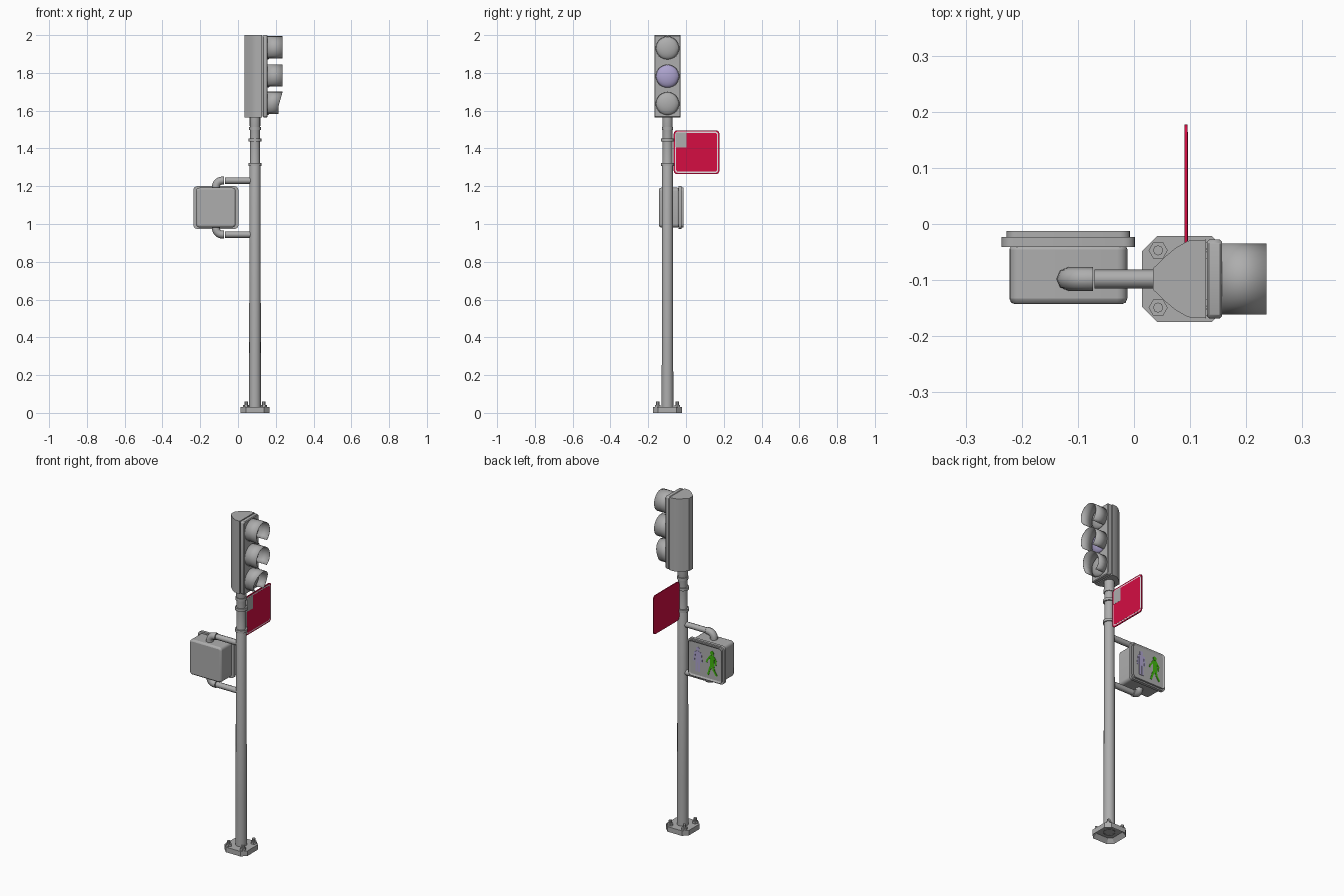
import bpy, bmesh, math
from mathutils import Matrix, Vector

cube = bpy.data.objects.get("Cube")
if cube:
    bpy.data.objects.remove(cube, do_unlink=True)


def material(name, rgb):
    m = bpy.data.materials.new(name)
    m.use_nodes = True
    m.diffuse_color = (*rgb, 1)
    m.node_tree.nodes["Principled BSDF"].inputs["Base Color"].default_value = (*rgb, 1)
    return m


GREY = material("grey metal", (0.42, 0.42, 0.42))
RED = material("crimson", (0.66, 0.004, 0.055))
WHITE = material("white", (0.85, 0.8, 0.82))
LILAC = material("pale lilac", (0.42, 0.37, 0.62))
GREEN = material("walk green", (0.05, 0.46, 0.004))

PX, PY = 0.09, -0.098       # post centre
made = []


def finish(name, bm, mat, smooth=True):
    bmesh.ops.recalc_face_normals(bm, faces=bm.faces)
    me = bpy.data.meshes.new(name)
    bm.to_mesh(me)
    bm.free()
    me.materials.append(mat)
    ob = bpy.data.objects.new(name, me)
    bpy.context.collection.objects.link(ob)
    if smooth:
        made.append(ob)
    return ob


def place(axis, u, v, w):
    """Map profile coordinates (u, v) and depth w along the given axis."""
    return {"x": (w, u, v), "y": (u, w, v), "z": (u, v, w)}[axis]


def prism_bm(pts, axis, a, b):
    bm = bmesh.new()
    lo, hi = ([bm.verts.new(place(axis, u, v, w)) for u, v in pts] for w in (a, b))
    n = len(pts)
    bm.faces.new(lo)
    bm.faces.new(hi)
    for i in range(n):
        j = (i + 1) % n
        bm.faces.new((lo[i], lo[j], hi[j], hi[i]))
    bmesh.ops.recalc_face_normals(bm, faces=bm.faces)
    return bm


def prism(name, pts, axis, a, b, mat, smooth=True):
    return finish(name, prism_bm(pts, axis, a, b), mat, smooth)


def rounded(cu, cv, hu, hv, r, steps=4):
    """Rectangle outline with rounded (or, with one step, chamfered) corners."""
    pts = []
    for q, (su, sv) in enumerate(((1, 1), (-1, 1), (-1, -1), (1, -1))):
        for s in range(steps + 1):
            t = math.radians(90 * (q + s / steps))
            pts.append((cu + su * (hu - r) + r * math.cos(t),
                        cv + sv * (hv - r) + r * math.sin(t)))
    return pts


def circle(cu, cv, r, n=12):
    return [(cu + r * math.cos(i * math.tau / n), cv + r * math.sin(i * math.tau / n))
            for i in range(n)]


def lathe(name, profile, mat, n=14):
    """Turn (radius, height) points about the post axis."""
    bm = bmesh.new()
    rings = [[bm.verts.new((x, y, z)) for x, y in circle(PX, PY, r, n)] for r, z in profile]
    for a, b in zip(rings, rings[1:]):
        for i in range(n):
            j = (i + 1) % n
            bm.faces.new((a[i], a[j], b[j], b[i]))
    return finish(name, bm, mat)


def hollow(bm, axis_index, sign, rim, depth):
    """Recess the end face that points along the axis."""
    bm.normal_update()
    ends = [f for f in bm.faces if f.normal[axis_index] * sign > 0.99]
    bmesh.ops.inset_region(bm, faces=ends, thickness=rim)
    for v in {v for f in ends for v in f.verts}:
        v.co[axis_index] -= sign * depth


# Base plate, hollow underneath, with four bolts
bm = prism_bm(rounded(PX, PY, 0.076, 0.077, 0.028, 1), "z", 0, 0.03)
hollow(bm, 2, -1, 0.022, 0.024)
finish("base_plate", bm, GREY, False)
for sx in (-1, 1):
    for sy in (-1, 1):
        bx, by = PX + sx * 0.047, PY + sy * 0.051
        prism("anchor_nut", circle(bx, by, 0.017, 6), "z", 0.03, 0.042, GREY, False)
        prism("anchor_bolt", circle(bx, by, 0.009, 8), "z", 0.03, 0.06, GREY)

# Post: main tube, then a slimmer neck
lathe("post", [(0.032, 0.02), (0.031, 0.3), (0.029, 1.31), (0.026, 1.32),
               (0.026, 1.51), (0.028, 1.52), (0.028, 1.57)], GREY)
for z, r in ((1.316, 0.035), (1.445, 0.034), (1.505, 0.031)):
    lathe("post_band", [(0.024, z - 0.008), (r, z - 0.008), (r, z + 0.008), (0.024, z + 0.008)], GREY)

# Signal housing, faceted back with a flat door
back = [(0.034, 0.019), (0.058, 0.042), (0.075, 0.056), (0.096, 0.068), (0.128, 0.07)]
outline = [(x, PY + d) for x, d in back] + [(x, PY - d) for x, d in reversed(back)]
prism("signal_housing", outline, "z", 1.565, 2.0, GREY)
door = prism("signal_door", rounded(PY, 1.7825, 0.07, 0.2175, 0.008, 2), "x", 0.13, 0.157, GREY)
bev = door.modifiers.new("edge", "BEVEL")
bev.width, bev.segments, bev.limit_method = 0.004, 1, "ANGLE"


def visor(z, slanted):
    """Tube open at the bottom; the slanted one is shorter below."""
    bm = bmesh.new()
    rows = []
    for i in range(19):
        t = math.radians(-58 + 296 * i / 18)
        s = math.sin(t)
        end = 0.236 - (0.022 * min(1, max(0, 1 - s) * 0.8) if slanted else 0)
        rows.append([bm.verts.new((x, PY + 0.0625 * math.cos(t), z + 0.0625 * s))
                     for x in (0.15, end)])
    for a, b in zip(rows, rows[1:]):
        bm.faces.new((a[0], a[1], b[1], b[0]))
    ob = finish("visor", bm, GREY)
    sol = ob.modifiers.new("wall", "SOLIDIFY")
    sol.thickness, sol.offset = 0.002, 0


# Three lenses under their visors
for z, mat, slanted in ((1.931, GREY, False), (1.782, LILAC, False), (1.637, GREY, True)):
    bm = bmesh.new()
    bmesh.ops.create_uvsphere(bm, u_segments=20, v_segments=12, radius=0.06)
    bm.transform(Matrix.Translation((0.157, PY, z)) @ Matrix.Diagonal((0.4, 1, 1, 1)))
    finish("lens", bm, mat)
    visor(z, slanted)

# Street sign: red plate, white outline, blank grey corner
SY, SZ = 0.056, 1.38
prism("sign_plate", rounded(SY, SZ, 0.121, 0.116, 0.018), "x", 0.09, 0.095, RED)
prism("sign_outline", rounded(SY, SZ, 0.114, 0.109, 0.014), "x", 0.095, 0.0955, WHITE)
prism("sign_field", rounded(SY, SZ, 0.108, 0.103, 0.011), "x", 0.0955, 0.096, RED)
prism("sign_corner", rounded(-0.026, 1.445, 0.029, 0.04, 0.004), "x", 0.096, 0.0965, GREY)

# Walk signal box: body, rim and recessed face looking backwards
CX, CZ = -0.117, 1.087
body = prism("walk_box", rounded(CX, CZ, 0.105, 0.105, 0.018), "y", -0.143, -0.035, GREY)
bev = body.modifiers.new("edge", "BEVEL")
bev.width, bev.segments, bev.limit_method = 0.01, 2, "ANGLE"
prism("walk_box_rim", rounded(CX, CZ, 0.119, 0.113, 0.02), "y", -0.041, -0.023, GREY)
bm = prism_bm(rounded(CX, CZ, 0.11, 0.105, 0.018), "y", -0.03, -0.0125)
hollow(bm, 1, 1, 0.01, 0.006)
finish("walk_box_face", bm, GREY)


def figure(name, cx, limbs, mat):
    """Flat person made of a round head and straight limbs (u0, v0, u1, v1, width)."""
    def plate(pts):
        prism(name, pts, "y", -0.0186, -0.0165, mat, False)
    plate(circle(cx, CZ + 0.062, 0.012))
    for u0, v0, u1, v1, w in limbs:
        a, b = Vector((cx + u0, CZ + v0)), Vector((cx + u1, CZ + v1))
        d = (b - a).normalized()
        side = Vector((-d.y, d.x)) * w / 2
        a, b = a - d * w / 4, b + d * w / 4
        plate([a + side, b + side, b - side, a - side])


walking = [(0, 0.042, -0.002, -0.01, 0.028),
           (0.012, 0.04, 0.03, 0.015, 0.01), (0.03, 0.015, 0.036, 0, 0.009),
           (-0.01, 0.04, -0.026, 0.02, 0.01), (-0.026, 0.02, -0.024, -0.004, 0.009),
           (0.004, -0.012, 0.016, -0.04, 0.014), (0.016, -0.04, 0.026, -0.07, 0.011),
           (-0.006, -0.012, -0.012, -0.04, 0.014), (-0.012, -0.04, -0.03, -0.066, 0.011)]
standing = [(0, 0.042, 0, -0.01, 0.03)]
for s in (-1, 1):
    standing += [(s * 0.019, 0.042, s * 0.026, -0.012, 0.009),
                 (s * 0.008, -0.01, s * 0.009, -0.07, 0.012)]
figure("walking_figure", -0.16, walking, GREEN)
figure("standing_figure", -0.066, standing, LILAC)


def tube(name, pts, radius):
    cu = bpy.data.curves.new(name, "CURVE")
    cu.dimensions = "3D"
    cu.bevel_depth, cu.bevel_resolution, cu.use_fill_caps = radius, 2, True
    sp = cu.splines.new("POLY")
    sp.points.add(len(pts) - 1)
    for p, co in zip(sp.points, pts):
        p.co = (*co, 1)
    cu.materials.append(GREY)
    bpy.context.collection.objects.link(bpy.data.objects.new(name, cu))


# Two bracket arms with thicker elbows, above and below the box
for s, z in ((1, 1.23), (-1, 0.944)):
    tube("bracket_arm", [(PX, PY, z), (-0.07, PY, z)], 0.017)
    bend = [(-0.073, PY, z)]
    for i in range(7):
        t = math.radians(15 * i)
        bend.append((-0.083 - 0.034 * math.sin(t), PY, z - s * 0.034 * (1 - math.cos(t))))
    bend.append((-0.117, PY, z - s * 0.05))
    tube("bracket_elbow", bend, 0.021)

# Smooth the round parts, keeping edges crisp
bpy.ops.object.select_all(action="DESELECT")
for ob in made:
    ob.select_set(True)
bpy.context.view_layer.objects.active = made[0]
bpy.ops.object.shade_smooth_by_angle(angle=math.radians(30))
